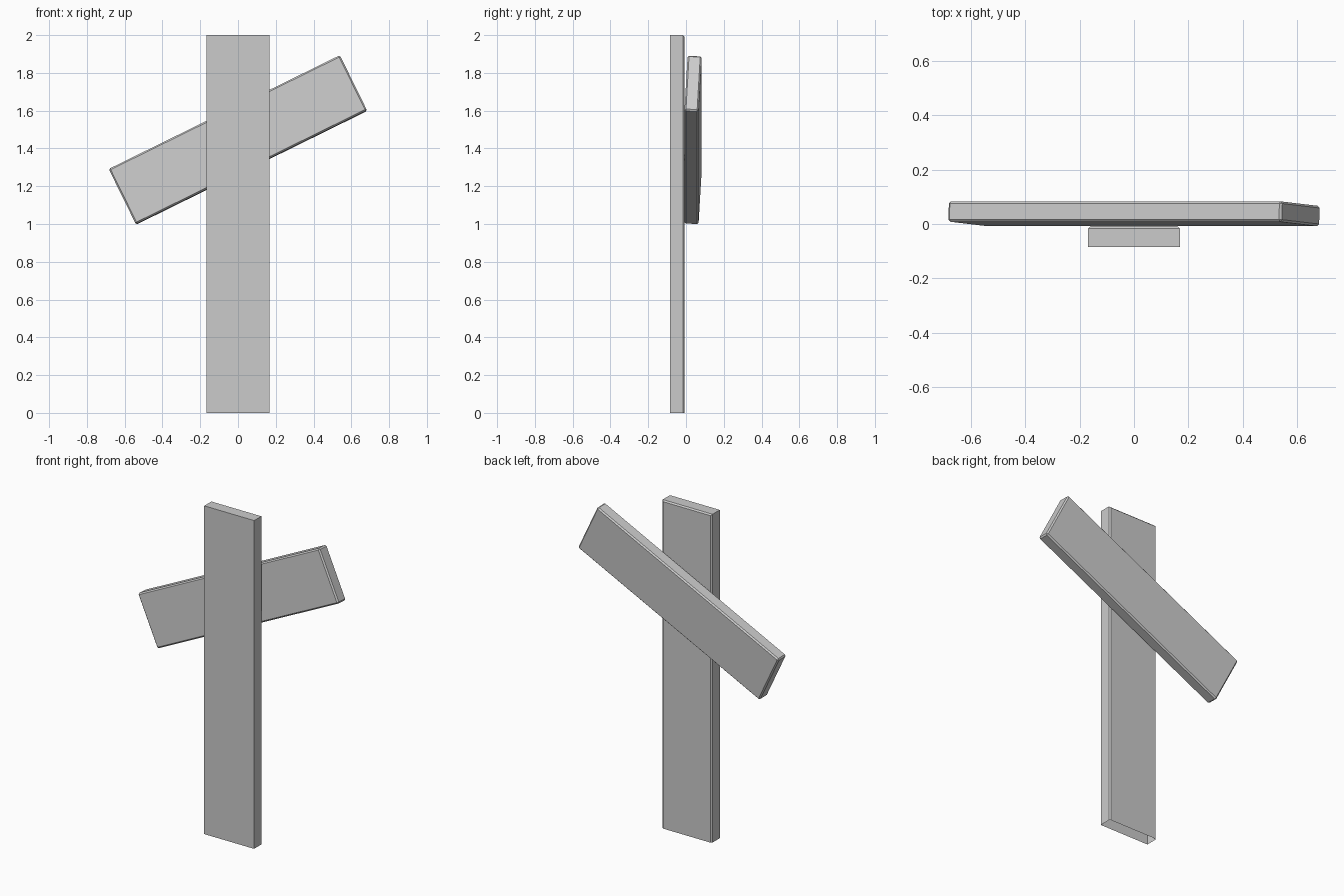
import bpy, bmesh
from math import radians
from mathutils import Matrix

if "Cube" in bpy.data.objects:
    bpy.data.objects.remove(bpy.data.objects["Cube"])


def board(name, size, centre, rot=(0, 0, 0), bevel=0.008, pick=lambda e: True, open_bottom=False):
    """Box with chosen edges chamfered, optionally open underneath."""
    bm = bmesh.new()
    bmesh.ops.create_cube(bm, size=1, matrix=Matrix.Diagonal((*size, 1)))
    edges = [e for e in bm.edges if pick(e)]
    bmesh.ops.bevel(bm, geom=edges, offset=bevel, segments=1, affect='EDGES')
    bm.normal_update()
    if open_bottom:
        under = [f for f in bm.faces if f.normal.z < -0.99]
        bmesh.ops.delete(bm, geom=under, context='FACES')
    mesh = bpy.data.meshes.new(name)
    bm.to_mesh(mesh)
    bm.free()
    ob = bpy.data.objects.new(name, mesh)
    bpy.context.collection.objects.link(ob)
    ob.location = centre
    ob.rotation_euler = rot
    return ob


def back_rim(e):
    # back edges at the top and the two sides
    return (all(v.co.y > 0 for v in e.verts)
            and not all(v.co.z < 0 for v in e.verts))


# upright post, chamfered towards the cross plank
board("post", (0.336, 0.077, 2.0), (0, -0.0465, 1.0), pick=back_rim, open_bottom=True)

# slanted cross plank behind the post, leaning slightly
board("cross_plank", (1.364, 0.075, 0.326), (0, 0.0375, 1.445),
      rot=(radians(-3), radians(-26.2), 0), bevel=0.008)
